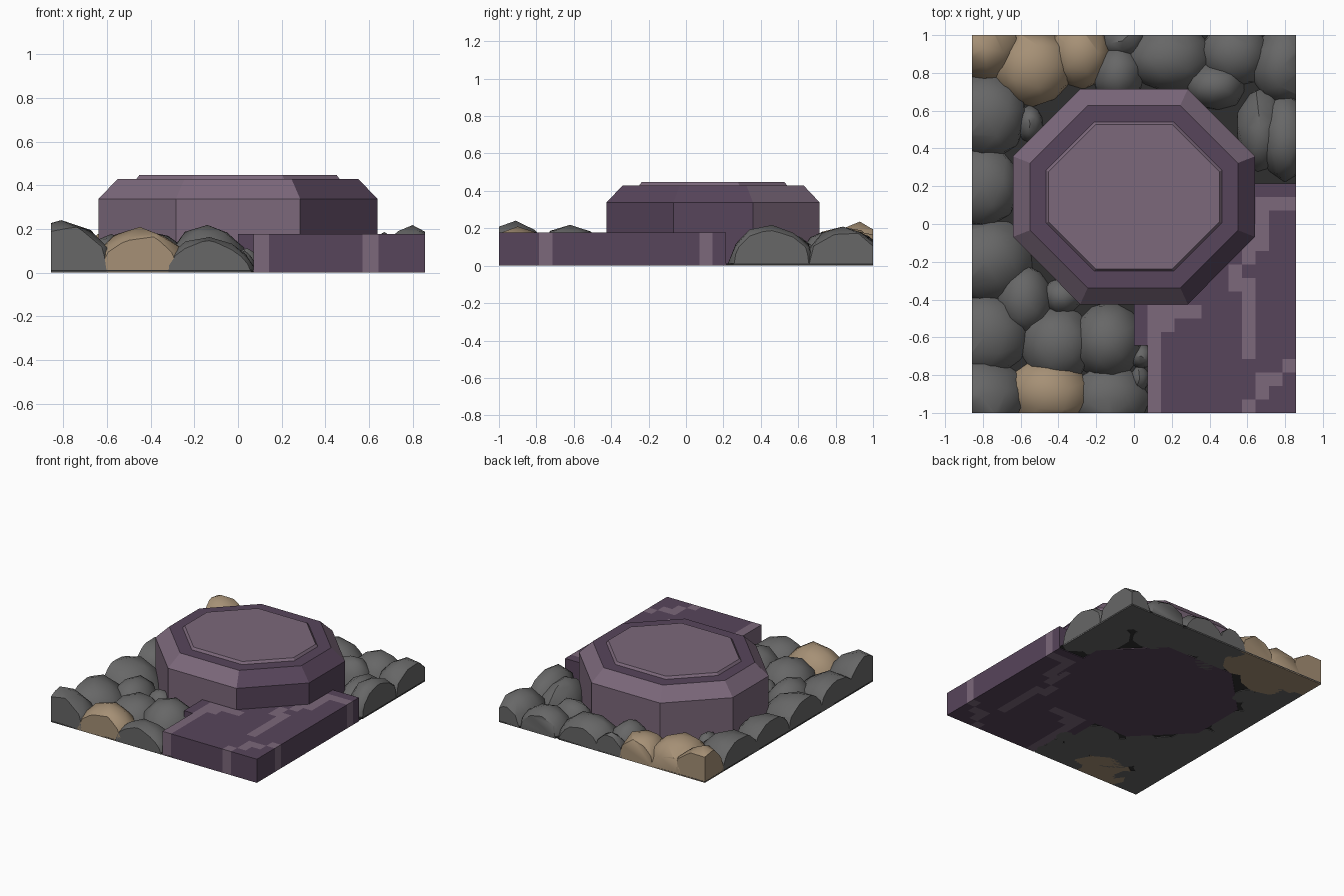
import bpy, bmesh, math, random
from mathutils import Vector

if "Cube" in bpy.data.objects:
    bpy.data.objects.remove(bpy.data.objects["Cube"])

random.seed(4)
HX, HY = 0.857, 1.0      # half size of the tile
CELL = 1 / 14            # size of one inlay square


def material(name, rgb):
    m = bpy.data.materials.new(name)
    m.diffuse_color = (*rgb, 1)
    m.use_nodes = True
    m.node_tree.nodes["Principled BSDF"].inputs["Base Color"].default_value = m.diffuse_color
    return m


LIGHT = material("light purple stone", (0.20, 0.138, 0.197))
DARK = material("dark purple stone", (0.096, 0.059, 0.104))
GRAY = material("gray rock", (0.135, 0.135, 0.135))
TAN = material("tan rock", (0.38, 0.28, 0.18))
SOIL = material("dark ground", (0.028, 0.028, 0.028))


def finish(bm, name, mats):
    bmesh.ops.recalc_face_normals(bm, faces=bm.faces[:])
    me = bpy.data.meshes.new(name)
    bm.to_mesh(me)
    bm.free()
    for m in mats:
        me.materials.append(m)
    ob = bpy.data.objects.new(name, me)
    bpy.context.collection.objects.link(ob)
    return ob


# --- octagonal pedestal: stacked rings (x long, x short, y long, y short, z)
CY = 0.145
RINGS = [(0.64, 0.285, 0.57, 0.213, 0.0), (0.64, 0.285, 0.57, 0.213, 0.338),
         (0.55, 0.245, 0.483, 0.178, 0.43), (0.465, 0.21, 0.395, 0.14, 0.43),
         (0.452, 0.203, 0.382, 0.133, 0.447)]
bm = bmesh.new()
loops = []
for a, b, c, d, z in RINGS:
    pts = [(a, -d), (a, d), (b, c), (-b, c), (-a, d), (-a, -d), (-b, -c), (b, -c)]
    loops.append([bm.verts.new((x, y + CY, z)) for x, y in pts])
for k in range(len(loops) - 1):
    for i in range(8):
        j = (i + 1) % 8
        f = bm.faces.new((loops[k][i], loops[k][j], loops[k + 1][j], loops[k + 1][i]))
        # the flat ring and the right / front-right sides are dark
        f.material_index = 1 if k == 2 or (k < 2 and i in (0, 7)) else 0
bm.faces.new(loops[-1])
bm.faces.new(loops[0][::-1]).material_index = 1
finish(bm, "octagonal_pedestal", [LIGHT, DARK])

# --- paved slab made of square cells, with light inlay lines (i0, i1, j0, j1)
INLAY = [(1, 1, -14, -7), (1, 4, -7, -7), (2, 2, -8, -8), (9, 11, 1, 1),
         (9, 9, -2, 0), (8, 8, -3, -1), (7, 7, -5, -4), (8, 8, -10, -5),
         (11, 11, -11, -11), (9, 10, -12, -12), (9, 9, -13, -13), (8, 8, -14, -14)]


def in_slab(i, j):
    if not (0 <= i <= 11 and -14 <= j <= 2) or (i == 0 and j < -9):
        return False
    x, y = (i + 0.5) * CELL, abs((j + 0.5) * CELL - CY)
    return not (x < 0.56 and y < 0.49 and x + y < 0.75)   # hidden in pedestal


bm = bmesh.new()
cache = {}


def corner(i, j, z):
    if (i, j, z) not in cache:
        cache[i, j, z] = bm.verts.new((i * CELL, j * CELL, z))
    return cache[i, j, z]


TOP = 0.178
for i in range(12):
    for j in range(-14, 3):
        if not in_slab(i, j):
            continue
        mat = int(any(a <= i <= b and c <= j <= d for a, b, c, d in INLAY))
        ring = [(i, j), (i + 1, j), (i + 1, j + 1), (i, j + 1)]
        faces = [[corner(*p, TOP) for p in ring], [corner(*p, 0) for p in ring[::-1]]]
        for k, (di, dj) in enumerate([(0, -1), (1, 0), (0, 1), (-1, 0)]):
            if not in_slab(i + di, j + dj):
                p, q = ring[k], ring[(k + 1) % 4]
                faces.append([corner(*p, 0), corner(*q, 0), corner(*q, TOP), corner(*p, TOP)])
        for vs in faces:
            bm.faces.new(vs).material_index = mat
finish(bm, "paved_slab", [DARK, LIGHT])

# --- thin ground sheet seen between the rocks
bm = bmesh.new()
bmesh.ops.create_cube(bm, size=1)
for v in bm.verts:
    v.co = (v.co.x * 2 * HX, v.co.y * 2 * HY, 0.009 + v.co.z * 0.008)
for f in [f for f in bm.faces]:
    f.smooth = False
finish(bm, "ground_sheet", [SOIL])


# --- rocks: low domes cut off flat at the tile borders
def rock(name, x, y, rx, ry, h, mat):
    bm = bmesh.new()
    bmesh.ops.create_icosphere(bm, subdivisions=2, radius=1)
    turn = random.uniform(0, math.tau)
    for v in bm.verts:
        p = v.co * random.uniform(0.95, 1.06)
        px = p.x * math.cos(turn) - p.y * math.sin(turn)
        py = p.x * math.sin(turn) + p.y * math.cos(turn)
        v.co = (x + px * rx, y + py * ry, p.z * h)
    for co, no in [((0, 0, 0), (0, 0, -1)), ((HX, 0, 0), (1, 0, 0)), ((-HX, 0, 0), (-1, 0, 0)),
                   ((0, HY, 0), (0, 1, 0)), ((0, -HY, 0), (0, -1, 0))]:
        bmesh.ops.bisect_plane(bm, geom=bm.verts[:] + bm.edges[:] + bm.faces[:], dist=1e-5,
                               plane_co=Vector(co), plane_no=Vector(no), clear_outer=True)
        rim = [e for e in bm.edges if e.is_boundary]
        if rim:
            bmesh.ops.holes_fill(bm, edges=rim, sides=0)
    bmesh.ops.recalc_face_normals(bm, faces=bm.faces[:])
    for f in bm.faces:
        f.smooth = True
    for e in bm.edges:
        e.smooth = e.calc_face_angle(0) < math.radians(40)
    finish(bm, name, [mat])


GRAY_ROCKS = [
    # left side
    (-0.79, 0.57, 0.23, 0.23, 0.19), (-0.80, 0.20, 0.20, 0.22, 0.18),
    (-0.78, -0.20, 0.25, 0.23, 0.19), (-0.79, -0.59, 0.23, 0.22, 0.19),
    (-0.81, -0.91, 0.26, 0.20, 0.23), (-0.58, -0.40, 0.15, 0.19, 0.17),
    (-0.55, 0.53, 0.07, 0.10, 0.12),
    # front
    (-0.13, -0.92, 0.21, 0.18, 0.16), (-0.41, -0.64, 0.20, 0.21, 0.19),
    (-0.14, -0.62, 0.19, 0.21, 0.21), (-0.38, -0.38, 0.11, 0.10, 0.13),
    (0.04, -0.70, 0.06, 0.07, 0.11), (0.03, -0.82, 0.05, 0.07, 0.10),
    # back and right side
    (-0.08, 0.79, 0.14, 0.16, 0.18), (-0.06, 0.97, 0.12, 0.10, 0.15),
    (0.19, 0.88, 0.23, 0.19, 0.19), (0.43, 0.73, 0.16, 0.13, 0.18),
    (0.53, 0.90, 0.19, 0.17, 0.18), (0.79, 0.84, 0.17, 0.21, 0.20),
    (0.67, 0.50, 0.13, 0.22, 0.18), (0.80, 0.46, 0.15, 0.23, 0.215),
]
TAN_ROCKS = [(-0.45, -0.90, 0.23, 0.19, 0.20), (-0.54, 0.83, 0.22, 0.21, 0.21),
             (-0.28, 0.90, 0.17, 0.19, 0.19), (-0.79, 0.93, 0.20, 0.17, 0.23)]
for n, r in enumerate(GRAY_ROCKS):
    rock(f"gray_rock_{n + 1}", *r, GRAY)
for n, r in enumerate(TAN_ROCKS):
    rock(f"tan_rock_{n + 1}", *r, TAN)
